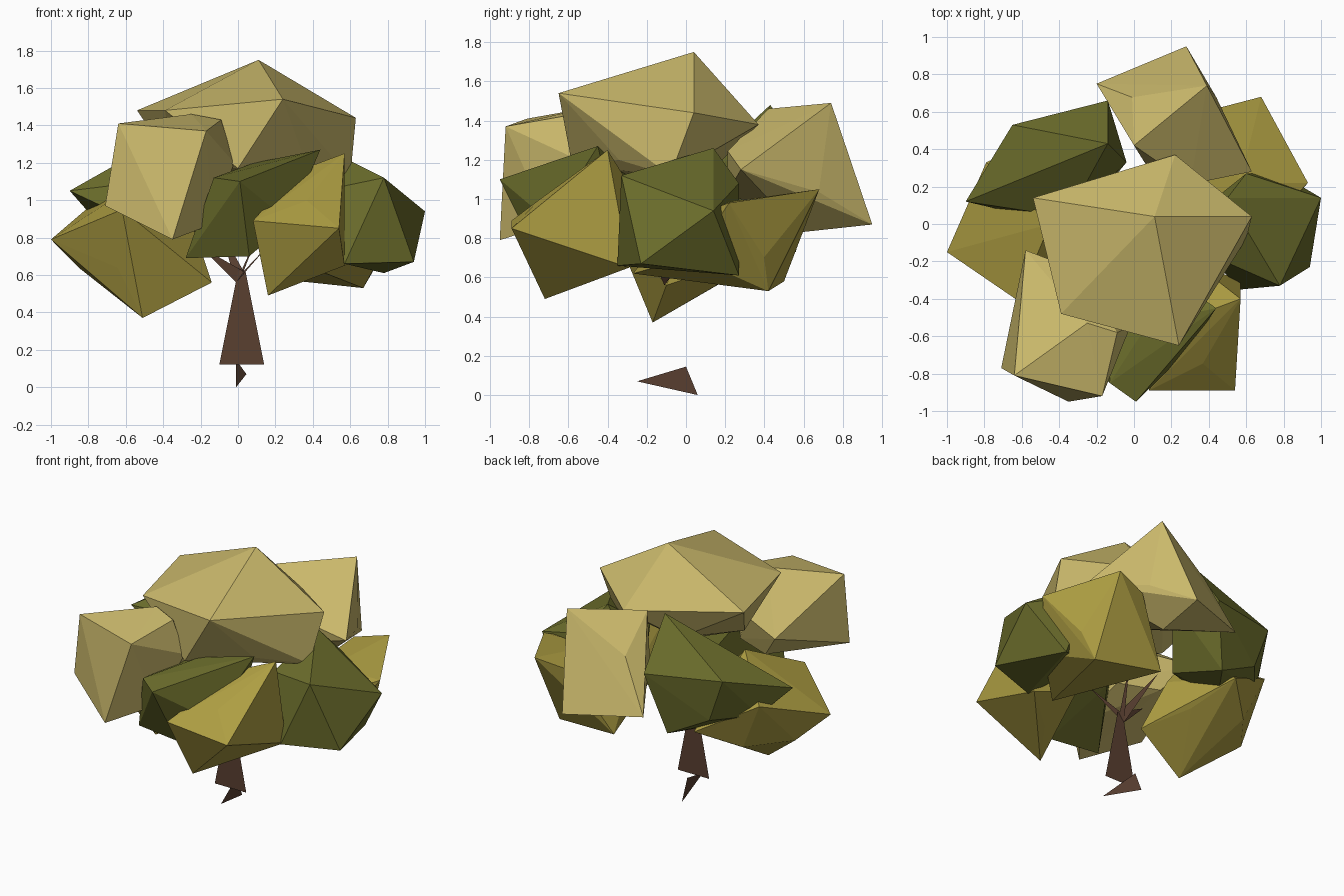
import bpy, bmesh
from mathutils import Vector

if "Cube" in bpy.data.objects:
    bpy.data.objects.remove(bpy.data.objects["Cube"])


def material(name, rgb):
    m = bpy.data.materials.new(name)
    m.diffuse_color = (*rgb, 1)
    m.use_nodes = True
    m.node_tree.nodes["Principled BSDF"].inputs["Base Color"].default_value = m.diffuse_color
    return m


TAN = material("tan_leaves", (0.60, 0.49, 0.15))
OLIVE = material("olive_leaves", (0.42, 0.34, 0.055))
GREEN = material("green_leaves", (0.15, 0.155, 0.025))
BARK = material("bark", (0.10, 0.05, 0.03))


def finish(bm, name, mat):
    me = bpy.data.meshes.new(name)
    bm.to_mesh(me)
    bm.free()
    me.materials.append(mat)
    ob = bpy.data.objects.new(name, me)
    bpy.context.collection.objects.link(ob)
    return ob


def clump(name, mat, lo, hi, corners):
    """Icosahedron fitted in a box, its nearest points pulled out to the visible corners."""
    lo, hi = Vector(lo), Vector(hi)
    mid, half = (lo + hi) / 2, (hi - lo) / 2
    bm = bmesh.new()
    bmesh.ops.create_icosphere(bm, subdivisions=1, radius=1)
    free = list(bm.verts)
    pulled = {}
    for c in corners:
        rel = Vector([(c[i] - mid[i]) / half[i] for i in range(3)])
        v = max(free, key=lambda p: p.co.dot(rel))
        free.remove(v)
        pulled[v] = Vector(c)
    for v in bm.verts:
        v.co = pulled.get(v, mid + Vector([v.co[i] * half[i] * 0.75 for i in range(3)]))
    res = bmesh.ops.convex_hull(bm, input=bm.verts)
    junk = {g for g in res["geom_interior"] + res["geom_unused"] if isinstance(g, bmesh.types.BMVert)}
    bmesh.ops.delete(bm, geom=list(junk), context='VERTS')
    bmesh.ops.recalc_face_normals(bm, faces=bm.faces)
    return finish(bm, name, mat)


def sliver(name, pts):
    bm = bmesh.new()
    bm.faces.new([bm.verts.new(p) for p in pts])
    return finish(bm, name, BARK)


# crown
clump("crown_top", TAN, (-.54, -.65, .95), (.63, .37, 1.70),
      [(.11, .04, 1.75), (.24, -.65, 1.54), (-.39, -.48, 1.48), (-.54, .14, 1.48),
       (.63, .04, 1.44), (.22, .37, 1.38), (.6, -.08, 1.12), (0, -.58, 1.17)])
clump("crown_front_left", TAN, (-.71, -.95, .79), (0, -.1, 1.46),
      [(-.64, -.81, 1.41), (-.17, -.92, 1.37), (-.71, -.77, .97), (-.35, -.95, .79),
       (-.25, -.53, 1.46), (-.58, -.14, 1.2), (-.09, -.58, 1.43), (-.02, -.55, 1.2), (-.14, -.7, .87)])
clump("crown_back", TAN, (-.2, .05, .83), (.63, .95, 1.45),
      [(.39, .74, 1.49), (.28, .95, .87), (-.2, .75, .9), (.63, .28, 1.15), (0, .42, 1.46), (.25, .58, .83)])

# green clumps
clump("leaves_front", GREEN, (-.28, -.95, .69), (.44, -.1, 1.27),
      [(.01, -.95, 1.1), (.44, -.45, 1.27), (-.28, -.68, .69), (-.13, -.85, 1.12), (.06, -.75, .7)])
clump("leaves_right", GREEN, (.2, -.35, .61), (1, .29, 1.25),
      [(.78, -.33, 1.12), (1, .14, .94), (.94, -.23, .67), (.78, .27, .61),
       (.57, -.35, .66), (.5, .14, 1.26), (.6, .27, 1.08)])
clump("leaves_back_left", GREEN, (-.9, -.1, .65), (0, .66, 1.35),
      [(-.9, .12, 1.05), (-.65, .53, 1.18), (-.14, .66, 1.15), (-.14, .43, 1.48),
       (-.04, .33, 1.25), (-.25, .56, .73)])

# olive clumps
clump("leaves_front_right", OLIVE, (.06, -.89, .49), (.57, -.1, 1.25),
      [(.54, -.89, .85), (.57, -.4, 1.25), (.16, -.72, .49), (.57, -.29, .65), (.08, -.89, .89)])
clump("leaves_back_right", OLIVE, (.2, -.25, .53), (.93, .68, 1.05),
      [(.68, .68, 1.05), (.93, .22, .98), (.67, .42, .53), (.45, .62, 1), (.44, -.27, .62), (.2, .5, .58)])
clump("leaves_left", OLIVE, (-1, -.4, .40), (-.1, .45, 1.12),
      [(-1, -.15, .79), (-.51, -.17, .37), (-.14, -.1, .56), (-.62, -.41, .95), (-.79, .33, .97),
       (-.41, .5, .76), (-.45, 0, 1.15)])

# trunk blades
sliver("trunk", [(-.10, -.11, .12), (.14, -.11, .12), (.04, -.11, .62), (.00, -.11, .62)])
sliver("root", [(.045, -.25, .07), (-.01, 0, .145), (-.01, .06, 0)])

# branches
for i, (x, y, z) in enumerate([(-.2, -.15, .75), (.2, -.22, .8), (.12, .1, .85), (-.1, .12, .85)]):
    sliver(f"branch_{i}", [(-.01, -.11, .56), (.03, -.1, .62), (x, y, z)])
